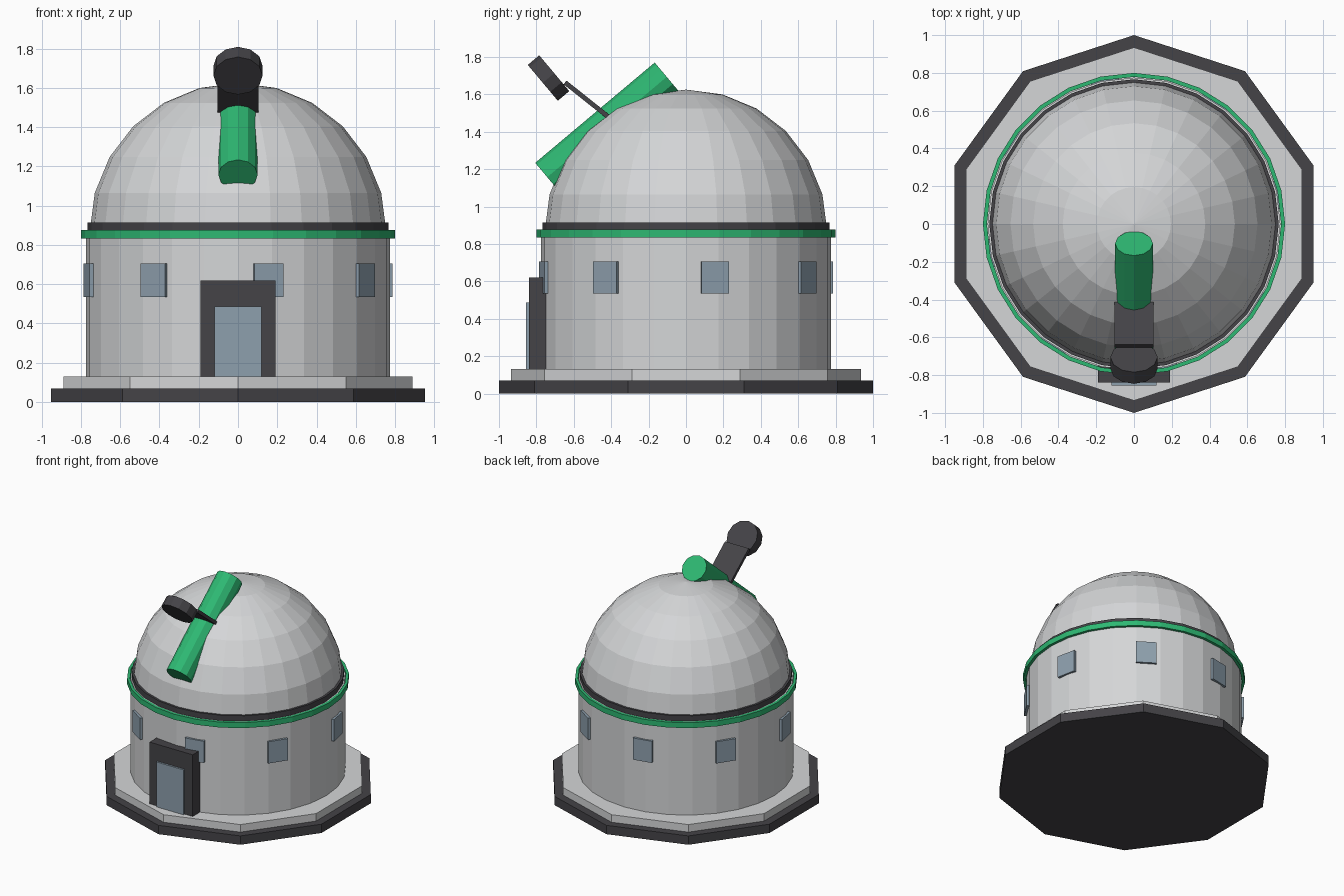
import bpy
import bmesh
from math import radians, sin, cos

cube = bpy.data.objects.get("Cube")
if cube:
    bpy.data.objects.remove(cube, do_unlink=True)


def material(name, rgb):
    mat = bpy.data.materials.new(name)
    mat.use_nodes = True
    mat.diffuse_color = (*rgb, 1)
    mat.node_tree.nodes["Principled BSDF"].inputs["Base Color"].default_value = (*rgb, 1)
    return mat


LIGHT = material("pale_grey", (0.66, 0.67, 0.68))
DARK = material("charcoal", (0.058, 0.056, 0.063))
GREEN = material("green", (0.027, 0.48, 0.17))
GLASS = material("blue_glass", (0.27, 0.35, 0.42))


def finish(name, mat):
    obj = bpy.context.object
    obj.name = name
    obj.data.materials.append(mat)
    return obj


def drum(name, mat, sides, radius, bottom, top, fill="NGON"):
    """Upright prism between two heights."""
    bpy.ops.mesh.primitive_cylinder_add(
        vertices=sides, radius=radius, depth=top - bottom,
        location=(0, 0, (bottom + top) / 2), end_fill_type=fill)
    return finish(name, mat)


def rod(name, mat, radius, length, centre, tilt):
    """Prism whose axis is tilted about x."""
    bpy.ops.mesh.primitive_cylinder_add(
        vertices=12, radius=radius, depth=length,
        location=centre, rotation=(radians(tilt), 0, 0))
    return finish(name, mat)


def box(name, mat, size, centre, rotation=(0, 0, 0)):
    bpy.ops.mesh.primitive_cube_add(size=1, location=centre, rotation=rotation)
    bpy.context.object.scale = size
    return finish(name, mat)


# Ten-sided stepped base
drum("base_slab", DARK, 10, 1.0, 0, 0.07)
drum("base_step", LIGHT, 10, 0.935, 0.07, 0.13)

# Round wall with trim ring and dark band
SIDES = 28
drum("wall", LIGHT, SIDES, 0.775, 0.13, 0.872)
drum("dome_band", DARK, SIDES, 0.766, 0.86, 0.915)
ring = drum("trim_ring", GREEN, SIDES, 0.80, 0.833, 0.876, "NOTHING")
solid = ring.modifiers.new("thickness", "SOLIDIFY")
solid.thickness = 0.021
solid.offset = -1
solid.use_even_offset = True

# Faceted half-sphere dome
bm = bmesh.new()
bmesh.ops.create_uvsphere(bm, u_segments=SIDES, v_segments=12, radius=0.755)
low = [v for v in bm.verts if v.co.z < -0.01]
bmesh.ops.delete(bm, geom=low, context="VERTS")
mesh = bpy.data.meshes.new("dome")
bm.to_mesh(mesh)
bm.free()
dome = bpy.data.objects.new("dome", mesh)
dome.location.z = 0.87
mesh.materials.append(LIGHT)
bpy.context.collection.objects.link(dome)

# Eight windows around the wall
for i in range(8):
    a = radians(11.5 + 45 * i)
    box(f"window_{i + 1}", GLASS, (0.15, 0.03, 0.172),
        (0.773 * cos(a), 0.773 * sin(a), 0.62), (0, 0, a + radians(90)))

# Doorway
box("door_frame", DARK, (0.38, 0.10, 0.49), (0, -0.79, 0.375))
box("door", GLASS, (0.24, 0.05, 0.357), (0, -0.83, 0.3085))

# Telescope tube, bracket and dish
rod("telescope_tube", GREEN, 0.10, 0.834, (0, -0.4225, 1.425), -50)
box("dish_bracket", DARK, (0.208, 0.29, 0.025), (0, -0.533, 1.573),
    (radians(-38.5), 0, 0))
rod("dish", DARK, 0.125, 0.08, (0, -0.735, 1.687), -50)
